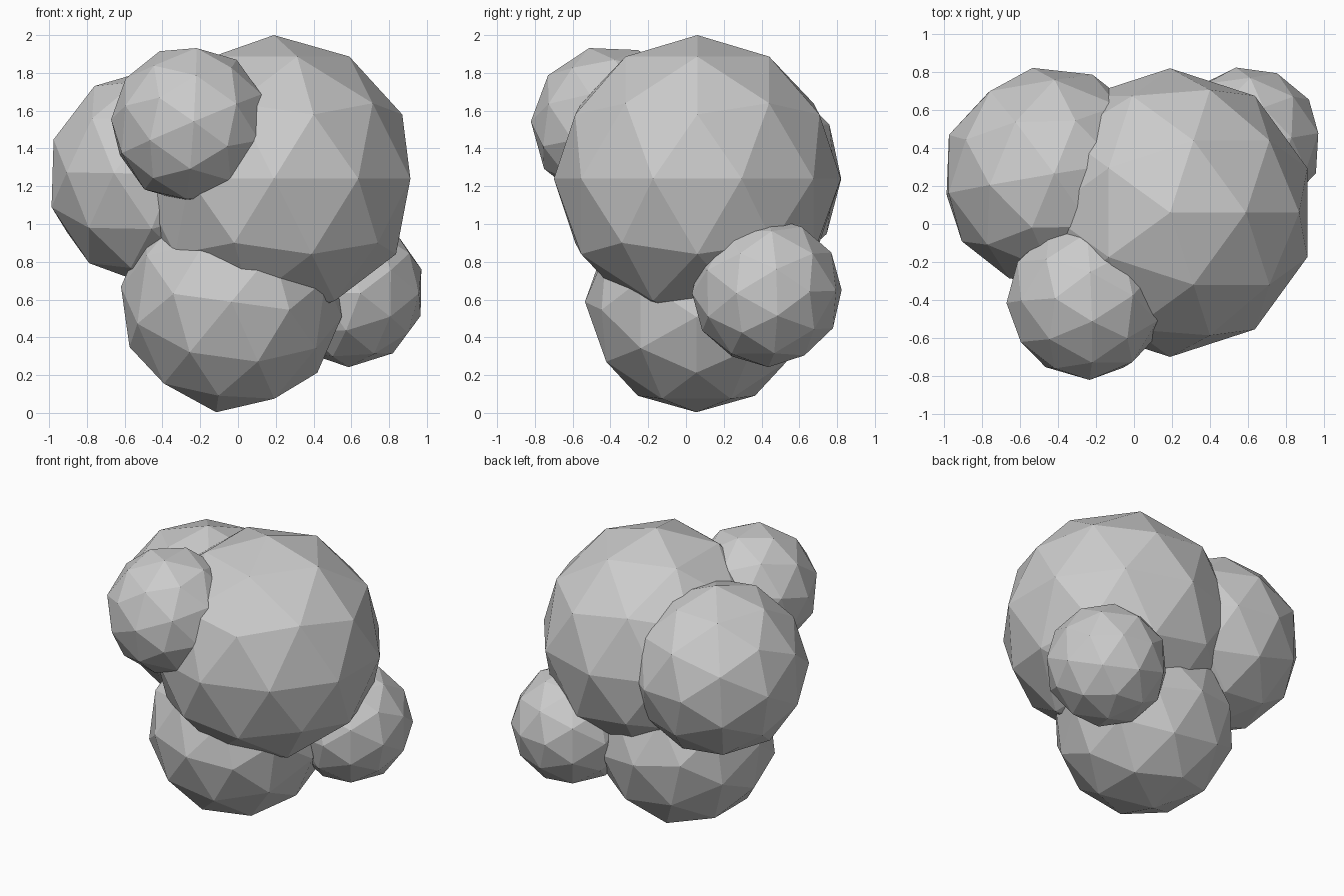
import bpy
from mathutils import Matrix, Vector

if "Cube" in bpy.data.objects:
    bpy.data.objects.remove(bpy.data.objects["Cube"])


def frame(a, m):
    """Orthonormal frame from a main axis and a second, roughly square axis."""
    m = Vector(m).normalized()
    a = Vector(a)
    a = (a - m * a.dot(m)).normalized()
    return Matrix((a, m, a.cross(m))).transposed()


# two symmetry axes of an unrotated icosphere (edge midpoint, y axis)
REST = frame((0.5257, 0, 0.8507), (0, 1, 0))


def ball(name, centre, radius, a, m):
    """Faceted ball whose two symmetry axes point along a and m."""
    bpy.ops.mesh.primitive_ico_sphere_add(subdivisions=2, radius=radius)
    ob = bpy.context.object
    ob.name = name
    turn = frame(a, m) @ REST.transposed()
    ob.matrix_world = Matrix.Translation(centre) @ turn.to_4x4()
    return ob


# large central lump
ball("main_lump", (0.19, 0.06, 1.24), 0.76, (0.5257, 0, 0.8507), (0, 1, 0))
# lump it rests on
ball("base_lump", (-0.035, 0.055, 0.588), 0.59, (-0.99, 0, 0.136), (0, 1, 0))
# left rear lump
ball("left_lump", (-0.438, 0.25, 1.25), 0.58, (0.378, 0.926, 0), (0.03, 0.025, 1))
# small upper front lump
ball("front_lump", (-0.251, -0.40, 1.526), 0.422, (-0.815, 0, 0.579), (0.04, -1, 0.04))
# small lower right rear lump
ball("rear_lump", (0.592, 0.428, 0.642), 0.40, (0.402, 0.915, 0.008), (0.015, -0.02, 1))
